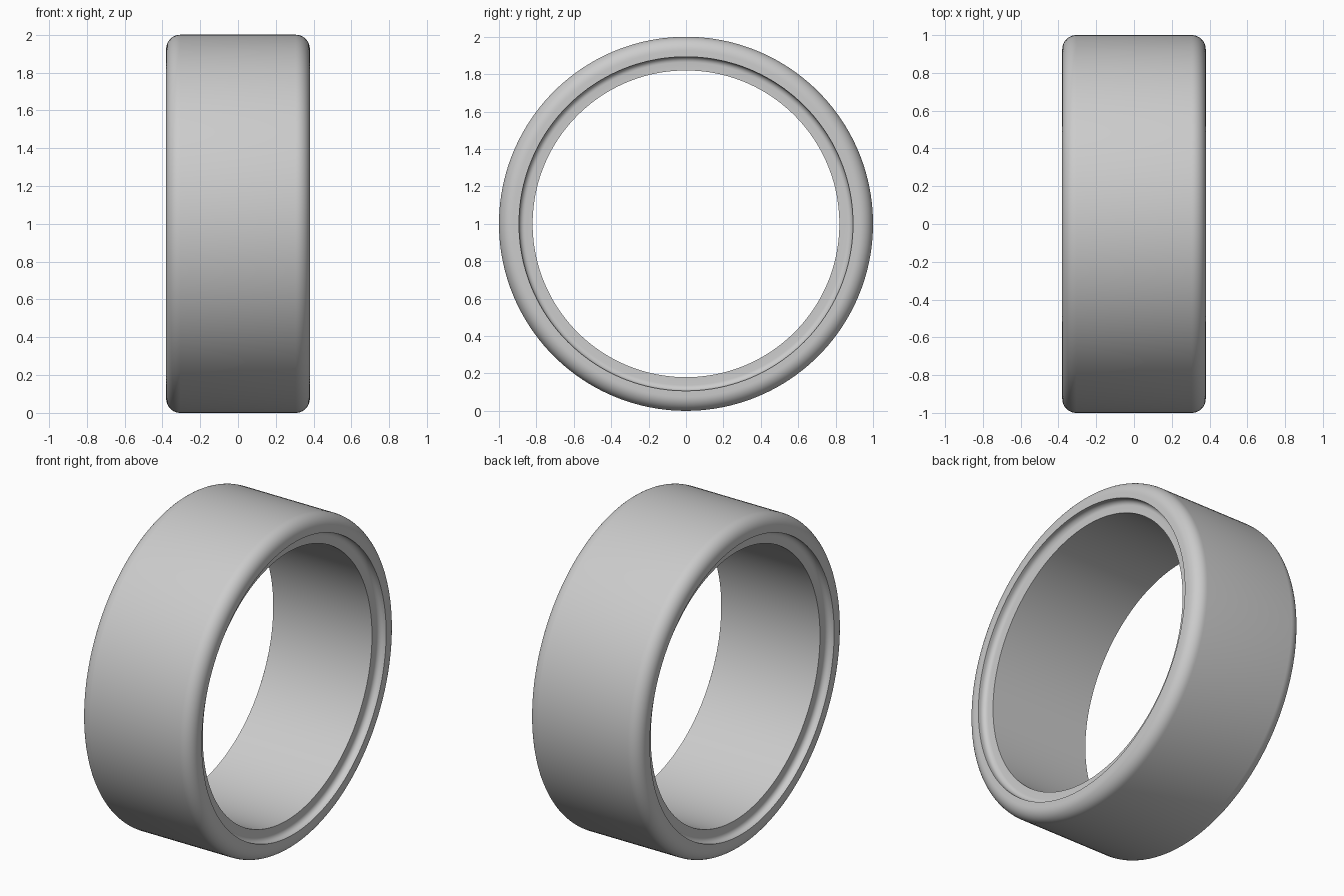
import bpy, bmesh, math
from mathutils import Matrix, Vector

cube = bpy.data.objects.get("Cube")
if cube:
    bpy.data.objects.remove(cube)

# Main dimensions
OUTER, LIP, BORE = 1.0, 0.893, 0.82
HALF, DEPTH = 0.38, 0.045
ROUND, COVE = 0.075, 0.03
SEGMENTS = 160


def arc(x, r, radius, start, end, steps):
    """Points (x, r) on an arc, angles in degrees."""
    pts = []
    for i in range(steps + 1):
        a = math.radians(start + (end - start) * i / steps)
        pts.append((x + radius * math.cos(a), r + radius * math.sin(a)))
    return pts


# Half cross-section: rounded shoulder, flat lip, coved step, bore edge
half = arc(HALF - ROUND, OUTER - ROUND, ROUND, 90, 0, 10)
half.append((HALF, LIP))
half += arc(HALF - DEPTH + COVE, LIP - COVE, COVE, 90, 180, 6)
half.append((HALF - DEPTH, BORE))
profile = half + [(-x, r) for x, r in reversed(half)]

# Revolve the closed section about the x axis
bm = bmesh.new()
rings = []
for i in range(SEGMENTS):
    turn = Matrix.Rotation(math.tau * i / SEGMENTS, 3, 'X')
    rings.append([bm.verts.new(turn @ Vector((x, 0, r)) + Vector((0, 0, OUTER)))
                  for x, r in profile])
n = len(profile)
for i, ring in enumerate(rings):
    following = rings[(i + 1) % SEGMENTS]
    for j in range(n):
        k = (j + 1) % n
        bm.faces.new((ring[j], ring[k], following[k], following[j]))
bmesh.ops.recalc_face_normals(bm, faces=bm.faces)

mesh = bpy.data.meshes.new("ring_band")
bm.to_mesh(mesh)
bm.free()
band = bpy.data.objects.new("ring_band", mesh)
bpy.context.collection.objects.link(band)

# Plain grey
grey = bpy.data.materials.new("light_grey")
grey.use_nodes = True
colour = (0.6, 0.6, 0.6, 1)
grey.diffuse_color = colour
grey.node_tree.nodes["Principled BSDF"].inputs["Base Color"].default_value = colour
mesh.materials.append(grey)

# Smooth curves, crisp step edges
bpy.ops.object.select_all(action='DESELECT')
band.select_set(True)
bpy.context.view_layer.objects.active = band
bpy.ops.object.shade_smooth_by_angle(angle=math.radians(35))
